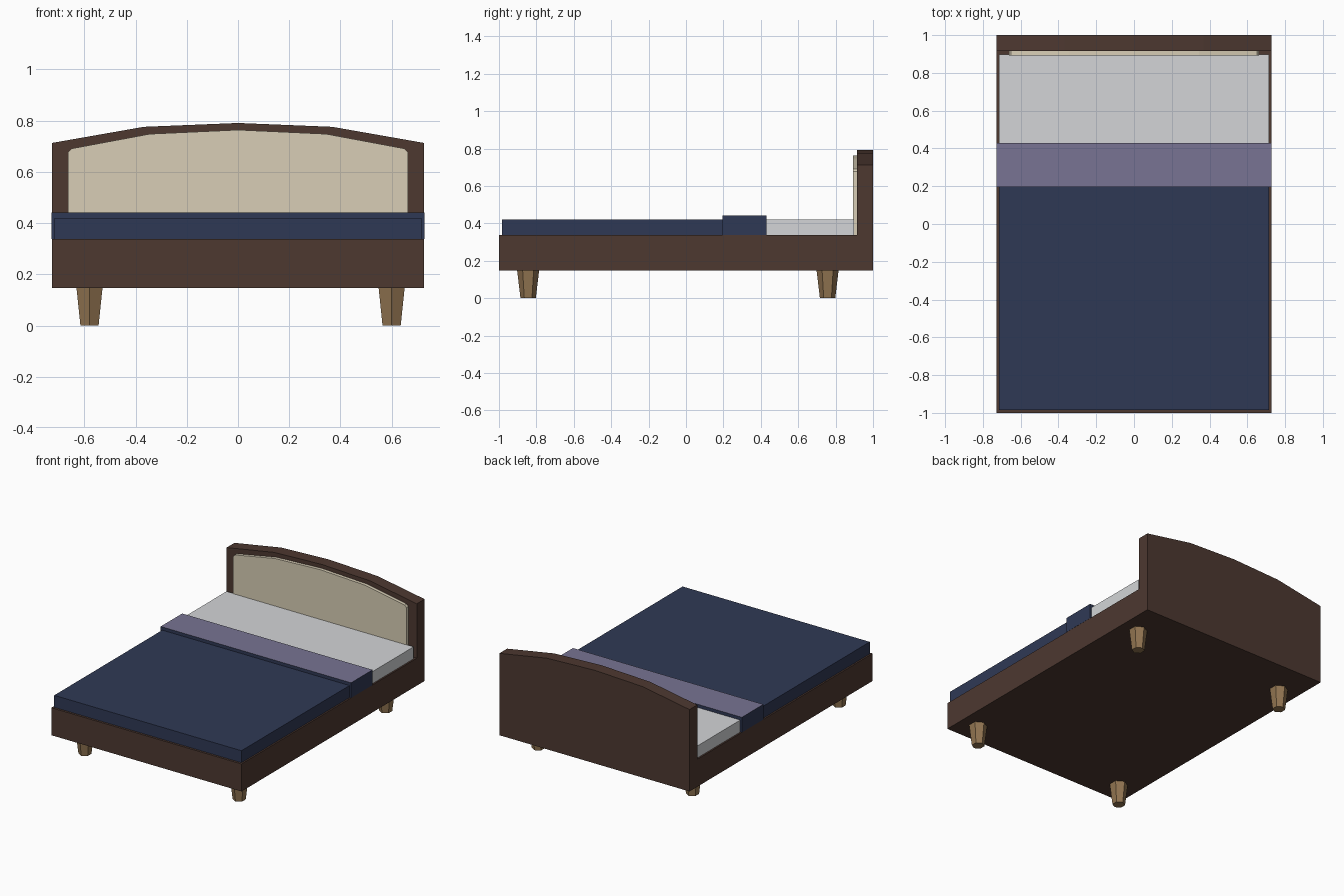
import bpy, bmesh, math

if "Cube" in bpy.data.objects:
    bpy.data.objects.remove(bpy.data.objects["Cube"])


def material(name, rgb):
    m = bpy.data.materials.new(name)
    lin = [((c / 255 + 0.055) / 1.055) ** 2.4 for c in rgb]
    m.diffuse_color = (*lin, 1)
    m.use_nodes = True
    m.node_tree.nodes["Principled BSDF"].inputs["Base Color"].default_value = m.diffuse_color
    return m


brown = material("dark brown wood", (77, 56, 48))
oak = material("light oak", (146, 117, 81))
cream = material("cream upholstery", (216, 206, 182))
white = material("white sheet", (211, 213, 215))
navy = material("navy blanket", (47, 57, 85))
purple = material("dusty purple lining", (120, 116, 147))


def finish(name, bm, *mats):
    bmesh.ops.recalc_face_normals(bm, faces=bm.faces)
    me = bpy.data.meshes.new(name)
    bm.to_mesh(me)
    bm.free()
    for m in mats:
        me.materials.append(m)
    ob = bpy.data.objects.new(name, me)
    bpy.context.collection.objects.link(ob)
    return ob


def box(name, x, y0, y1, z0, z1, *mats):
    bm = bmesh.new()
    bmesh.ops.create_cube(bm, size=1)
    for v in bm.verts:
        v.co = (2 * x * v.co.x, y0 + (v.co.y + 0.5) * (y1 - y0), z0 + (v.co.z + 0.5) * (z1 - z0))
    return finish(name, bm, *mats)


def arch(name, half, y0, y1, mat):
    # half outline (x, z) from bottom to crown, mirrored and extruded along y
    pts = half + [(-x, z) for x, z in reversed(half) if x > 0]
    bm = bmesh.new()
    face = bm.faces.new([bm.verts.new((x, y0, z)) for x, z in pts])
    ext = bmesh.ops.extrude_face_region(bm, geom=[face])
    for v in ext["geom"]:
        if isinstance(v, bmesh.types.BMVert):
            v.co.y = y1
    return finish(name, bm, mat)


# wooden base and arched headboard
box("bed_base", 0.727, -1.0, 0.915, 0.147, 0.337, brown)
arch("headboard", [(0.727, 0.147), (0.727, 0.713), (0.368, 0.776), (0, 0.791)], 0.915, 1.0, brown)

# padded panel on the headboard
arch("headboard_panel",
     [(0.663, 0.33), (0.663, 0.677), (0.65, 0.691), (0.345, 0.748), (0, 0.764)], 0.893, 0.93, cream)

# bedding
box("mattress", 0.716, 0.40, 0.897, 0.33, 0.42, white)
box("blanket", 0.716, -0.985, 0.21, 0.33, 0.42, navy)
fold = box("blanket_fold", 0.728, 0.195, 0.43, 0.337, 0.442, navy, purple)
for p in fold.data.polygons:
    p.material_index = 1 if p.normal.z > 0.5 else 0

# tapered six-sided legs
for side, x in (("left", -0.58), ("right", 0.60)):
    for end, y in (("front", -0.844), ("back", 0.757)):
        bm = bmesh.new()
        bmesh.ops.create_cone(bm, cap_ends=True, segments=6, radius1=0.041, radius2=0.059, depth=0.15)
        # corners point along y
        if max(v.co.x for v in bm.verts) > 0.055:
            for v in bm.verts:
                v.co.x, v.co.y = v.co.y, v.co.x
        for v in bm.verts:
            v.co.x += x
            v.co.y += y
            v.co.z += 0.075
        finish(f"{end}_{side}_leg", bm, oak)
